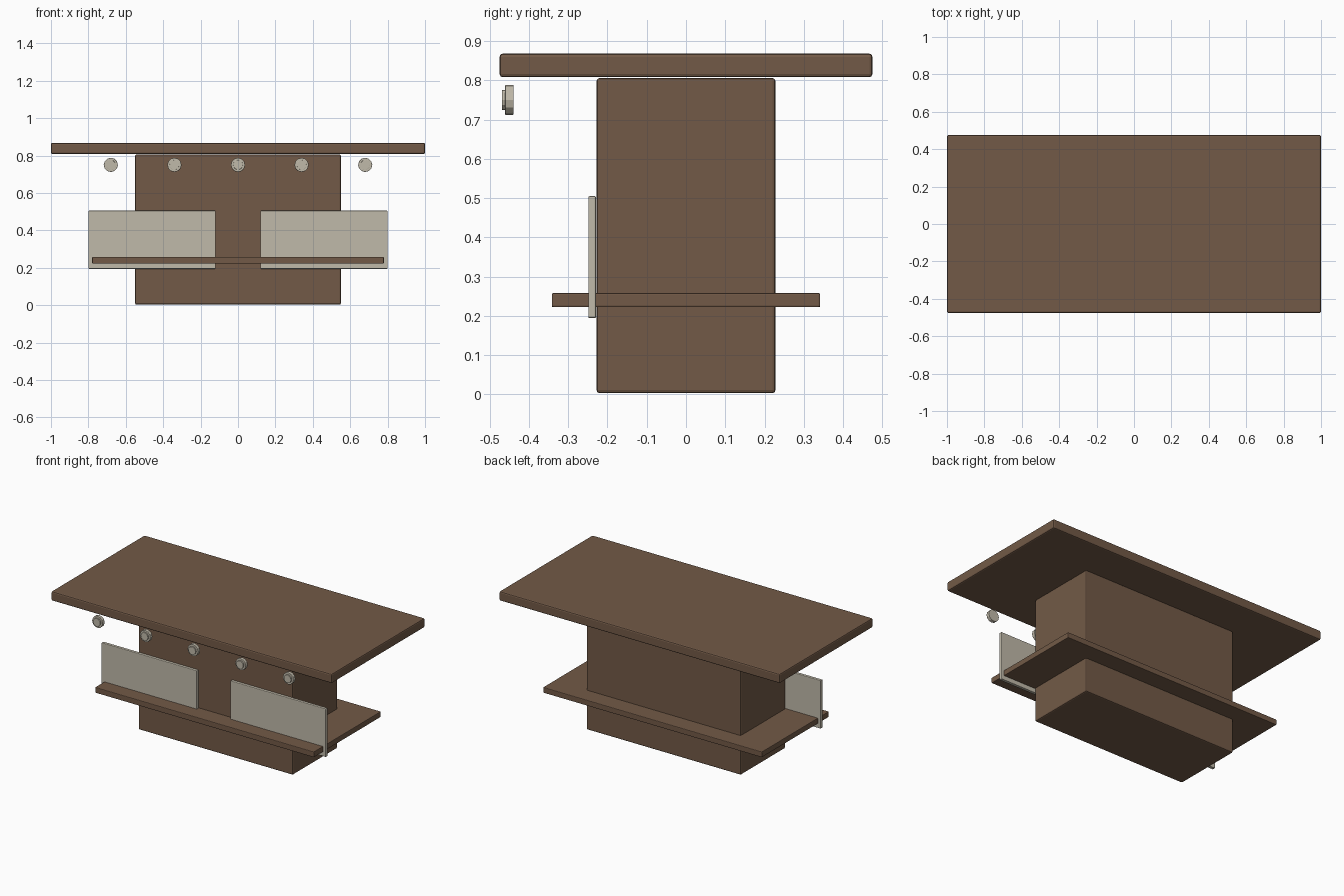
import bpy, math

if "Cube" in bpy.data.objects:
    bpy.data.objects.remove(bpy.data.objects["Cube"])


def material(name, rgb):
    m = bpy.data.materials.new(name)
    m.diffuse_color = (*rgb, 1)
    m.use_nodes = True
    m.node_tree.nodes["Principled BSDF"].inputs["Base Color"].default_value = m.diffuse_color
    return m


WOOD = material("dark_wood", (0.17, 0.102, 0.063))
METAL = material("pale_metal", (0.53, 0.49, 0.40))


def finish(ob, name, mat, bevel):
    ob.name = name
    ob.data.materials.append(mat)
    mod = ob.modifiers.new("soft_edges", 'BEVEL')
    mod.width = bevel
    mod.segments = 2
    mod.limit_method = 'ANGLE'
    mod.angle_limit = math.radians(40)
    return ob


def box(name, x, y, z, mat, bevel):
    """Box from (min, max) ranges on each axis."""
    bpy.ops.mesh.primitive_cube_add(size=1)
    ob = bpy.context.object
    for v in ob.data.vertices:
        v.co = [r[0] if c < 0 else r[1] for c, r in zip(v.co, (x, y, z))]
    return finish(ob, name, mat, bevel)


def disc(name, x, z, y0, y1, radius, bevel):
    """Round disc facing the front."""
    bpy.ops.mesh.primitive_cylinder_add(
        vertices=12, radius=radius, depth=y1 - y0,
        location=(x, (y0 + y1) / 2, z), rotation=(math.pi / 2, 0, 0))
    return finish(bpy.context.object, name, METAL, bevel)


# Main wooden slabs
box("table_top", (-1, 1), (-0.475, 0.475), (0.808, 0.868), WOOD, 0.008)
box("pedestal", (-0.55, 0.55), (-0.228, 0.228), (0.003, 0.806), WOOD, 0.008)
box("lower_shelf", (-0.78, 0.78), (-0.342, 0.342), (0.222, 0.258), WOOD, 0.004)

# Front plates, left and right
for side, x in (("left", (-0.80, -0.12)), ("right", (0.12, 0.80))):
    box(side + "_front_plate", x, (-0.249, -0.229), (0.194, 0.505), METAL, 0.004)

# Row of studs below the top's front edge
for i in range(5):
    x = (i - 2) * 0.34
    disc(f"stud_base_{i + 1}", x, 0.75, -0.461, -0.439, 0.038, 0.002)
    disc(f"stud_cap_{i + 1}", x, 0.75, -0.469, -0.459, 0.026, 0.001)
